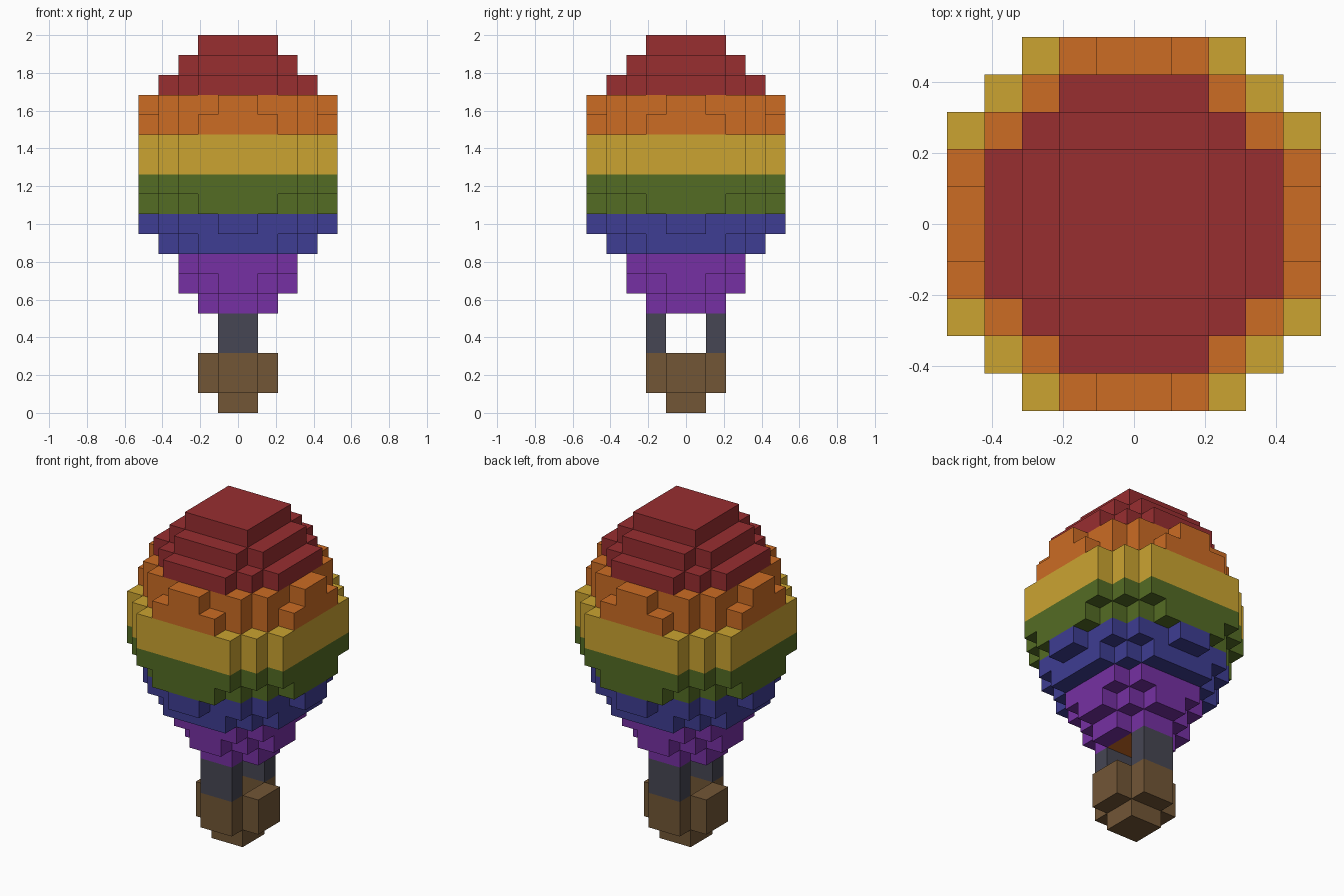
import bpy
import bmesh
from mathutils import Vector

if "Cube" in bpy.data.objects:
    bpy.data.objects.remove(bpy.data.objects["Cube"], do_unlink=True)

UNIT = 2 / 19  # edge of one block


def linear(c):
    return c / 12.92 if c <= 0.04045 else ((c + 0.055) / 1.055) ** 2.4


def make_material(name, hex_code):
    rgb = [linear(int(hex_code[i:i + 2], 16) / 255) for i in (0, 2, 4)]
    mat = bpy.data.materials.new(name)
    mat.use_nodes = True
    mat.diffuse_color = (*rgb, 1)
    bsdf = mat.node_tree.nodes["Principled BSDF"]
    bsdf.inputs["Base Color"].default_value = (*rgb, 1)
    bsdf.inputs["Roughness"].default_value = 0.9
    return mat


MATERIALS = {
    "red": make_material("red", "982e30"),
    "orange": make_material("orange", "cc6c24"),
    "yellow": make_material("yellow", "cba431"),
    "green": make_material("green", "546c24"),
    "blue": make_material("blue", "3e3d93"),
    "purple": make_material("purple", "7630a3"),
    "grey": make_material("dark grey", "464653"),
    "brown": make_material("brown", "725636"),
}


def layer(level, profile):
    """Blocks of one layer; profile gives the half width of each row outwards."""
    cells = set()
    for row, half in enumerate(profile):
        for x in range(-half, half):
            cells |= {(x, row, level), (x, -row - 1, level)}
    return cells


def stack(first_level, *profiles):
    cells = set()
    for n, profile in enumerate(profiles):
        cells |= layer(first_level + n, profile)
    return cells


# Plan shapes shared by several layers
CORE = [1]
CROSS = [2, 1]
ROUND_SMALL = [3, 3, 2]
ROUND_MID = [4, 4, 3, 2]
ROUND_STEPPED = [5, 4, 4, 3, 1]
ROUND_LARGE = [5, 5, 4, 3, 2]
ROUND_FULL = [5, 5, 5, 4, 3]

burner = stack(5, CORE)
ring = stack(1, CROSS, CROSS) - stack(1, CORE, CORE)
ropes = {(x, y, z) for x in (-1, 0) for y in (-2, 1) for z in (3, 4)}

PARTS = {
    "basket": ("brown", stack(0, CORE) | ring),
    "basket_supports": ("grey", ropes),
    "burner": ("orange", burner),
    "envelope_neck": ("purple", stack(5, CROSS, [3, 2, 1], ROUND_SMALL) - burner),
    "envelope_lower_band": ("blue", stack(8, ROUND_MID, ROUND_STEPPED)),
    "envelope_low_middle_band": ("green", stack(10, ROUND_LARGE, ROUND_FULL)),
    "envelope_middle_band": ("yellow", stack(12, ROUND_FULL, ROUND_FULL)),
    "envelope_upper_band": ("orange", stack(14, ROUND_LARGE, ROUND_STEPPED)),
    "envelope_crown": ("red", stack(16, ROUND_MID, ROUND_SMALL, [2, 2])),
}
SOLID = set().union(*(cells for _, cells in PARTS.values()))


def build_blocks(name, colour, cells):
    """Skin a set of blocks, leaving out the faces buried in the model."""
    bm = bmesh.new()
    for cell in sorted(cells):
        centre = Vector(cell) + Vector((0.5, 0.5, 0.5))
        for axis in range(3):
            for sign in (-1, 1):
                normal = Vector((0, 0, 0))
                normal[axis] = sign
                if tuple(int(c + n) for c, n in zip(cell, normal)) in SOLID:
                    continue
                side = Vector((0, 0, 0))
                side[(axis + 1) % 3] = 0.5
                up = normal.cross(side)
                mid = centre + normal / 2
                corners = (mid - side - up, mid + side - up,
                           mid + side + up, mid - side + up)
                bm.faces.new([bm.verts.new(c * UNIT) for c in corners])
    # Merge neighbouring squares into large flat faces
    bmesh.ops.remove_doubles(bm, verts=bm.verts[:], dist=UNIT / 100)
    bmesh.ops.dissolve_limit(bm, angle_limit=0.01, verts=bm.verts[:], edges=bm.edges[:])
    mesh = bpy.data.meshes.new(name)
    bm.to_mesh(mesh)
    bm.free()
    mesh.materials.append(MATERIALS[colour])
    obj = bpy.data.objects.new(name, mesh)
    bpy.context.collection.objects.link(obj)


for part, (colour, cells) in PARTS.items():
    build_blocks(part, colour, cells)
